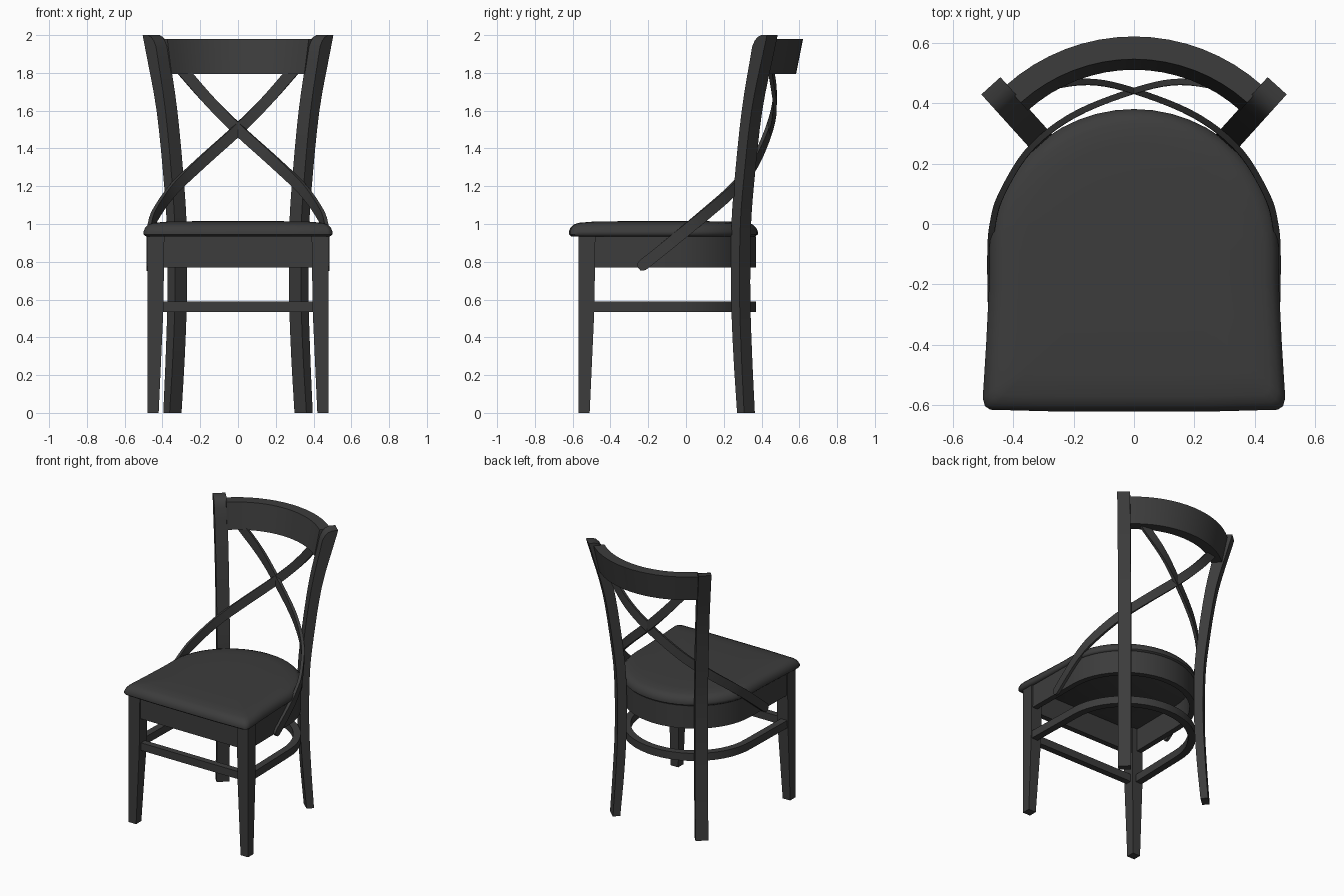
import bpy, bmesh, math
from mathutils import Vector

if "Cube" in bpy.data.objects:
    bpy.data.objects.remove(bpy.data.objects["Cube"])

mat = bpy.data.materials.new("dark_wood")
mat.diffuse_color = (0.045, 0.045, 0.045, 1)
mat.use_nodes = True
mat.node_tree.nodes["Principled BSDF"].inputs["Base Color"].default_value = mat.diffuse_color


def loft(name, rings, mirror=False, angle=35):
    """Skin a list of equal-sized rings, cap both ends."""
    bm = bmesh.new()
    vr = [[bm.verts.new(p) for p in r] for r in rings]
    n = len(vr[0])
    for a, b in zip(vr, vr[1:]):
        for i in range(n):
            j = (i + 1) % n
            bm.faces.new((a[i], a[j], b[j], b[i]))
    bm.faces.new(vr[0][::-1])
    bm.faces.new(vr[-1])
    bmesh.ops.recalc_face_normals(bm, faces=bm.faces)
    me = bpy.data.meshes.new(name)
    bm.to_mesh(me)
    bm.free()
    me.materials.append(mat)
    ob = bpy.data.objects.new(name, me)
    bpy.context.collection.objects.link(ob)
    bpy.ops.object.select_all(action='DESELECT')
    ob.select_set(True)
    bpy.context.view_layer.objects.active = ob
    bpy.ops.object.shade_smooth_by_angle(angle=math.radians(angle))
    if mirror:
        ob.modifiers.new("Mirror", 'MIRROR').use_mirror_merge = False
    return ob


def spline(pts, steps):
    """Catmull-Rom through the points."""
    p = [Vector(q) for q in pts]
    p = [2 * p[0] - p[1]] + p + [2 * p[-1] - p[-2]]
    out = []
    for i in range(1, len(p) - 2):
        a, b, c, d = p[i - 1:i + 3]
        for k in range(steps):
            t = k / steps
            out.append(0.5 * (2 * b + (c - a) * t + (2 * a - 5 * b + 4 * c - d) * t * t
                              + (3 * b - a - 3 * c + d) * t ** 3))
    return out + [p[-2]]


def sweep(name, path, height, thick, mirror=False, tip=()):
    """Flat bar along a path, its broad side kept facing outward."""
    rings = []
    for i, p in enumerate(path):
        t = (path[min(i + 1, len(path) - 1)] - path[max(i - 1, 0)]).normalized()
        n = t.cross(Vector((0, 0, 1))).normalized()
        b = n.cross(t)
        h = height / 2 * (tip[i] if i < len(tip) else 1)
        n = n * thick / 2
        rings.append([p + n + b * h, p - n + b * h, p - n - b * h, p + n - b * h])
    return loft(name, rings, mirror)


def box(name, x, y0, y1, z0, z1):
    loft(name, [[(-x, y0, z), (x, y0, z), (x, y1, z), (-x, y1, z)] for z in (z0, z1)])


def arch(a, b, z=0, n=24):
    """Half ellipse from the right side round the back to the left."""
    return [Vector((a * math.cos(math.pi * i / n), -0.08 + b * math.sin(math.pi * i / n), z))
            for i in range(n + 1)]


# Padded seat: rounded outline stacked in shrinking rings
right = [(0.25, -0.62), (0.475, -0.614), (0.493, -0.602), (0.5, -0.575), (0.489, -0.4), (0.479, -0.2)]
outline = ([Vector((x, y, 0)) for x, y in right] + arch(0.478, 0.46)
           + [Vector((-x, y, 0)) for x, y in reversed(right)])
c = Vector((0, -0.12, 0))
rings = []
for inset, z in ((0.012, 0.935), (0, 0.945), (0, 0.96), (0.008, 0.98), (0.024, 0.996),
                 (0.05, 1.006), (0.12, 1.012), (0.28, 1.015)):
    s = 1 - inset / 0.5
    rings.append([c + (p - c) * s + Vector((0, 0, z)) for p in outline])
loft("seat", rings, angle=50)


# Apron and lower stretcher: U-shaped hoops plus straight front bars
def hoop(name, a, b, z, height, thick):
    path = [Vector((0.45, -0.52, z))] + arch(a, b, z) + [Vector((-0.45, -0.52, z))]
    sweep(name, path, height, thick)


hoop("apron_hoop", 0.445, 0.43, 0.8525, 0.165, 0.04)
hoop("stretcher_hoop", 0.44, 0.425, 0.5625, 0.055, 0.05)
box("front_apron", 0.42, -0.56, -0.52, 0.77, 0.935)
box("front_stretcher", 0.42, -0.55, -0.505, 0.535, 0.59)

# Front legs: tapered on the two inner faces
loft("front_leg", [[(0.48, -0.57, z), (0.48, -0.57 + s, z), (0.48 - s, -0.57 + s, z), (0.48 - s, -0.57, z)]
                   for z, s in ((0, 0.06), (0.55, 0.085), (0.94, 0.09))], mirror=True)

# Back legs: curved (height, inner, outer) profile, turned to face the seat centre
u = Vector((0.67, 0.742, 0))
w = Vector((-0.742, 0.67, 0)) * 0.0425
base = Vector((0.3225, 0.29, 0))
prof = spline([(0, 0.012, 0.062), (0.3, -0.014, 0.043), (0.6, -0.03, 0.03), (0.95, -0.03, 0.033),
               (1.2, -0.01, 0.055), (1.6, 0.045, 0.115), (1.94, 0.12, 0.208)], 4)
prof += [Vector(q) for q in ((1.97, 0.137, 0.217), (1.99, 0.158, 0.222), (2.0, 0.186, 0.225))]
rings = []
for z, i, o in prof:
    q = base + Vector((0, 0, z))
    rings.append([q + u * i - w, q + u * o - w, q + u * o + w, q + u * i + w])
loft("back_leg", rings, mirror=True)

# Top rail: leaning section turned round an arc
rings = []
for k in range(17):
    a = math.radians(-42 + 84 * k / 16)
    rings.append([(r * math.sin(a), r * math.cos(a) - 0.015, z)
                  for r, z in ((0.635, 1.98), (0.598, 1.795), (0.525, 1.795), (0.56, 1.98))])
loft("top_rail", rings)

# Crossed back braces: bent strips from the apron sides up to the rail
path = spline([(0.474, -0.25, 0.765), (0.475, -0.1, 0.885), (0.467, 0, 0.967), (0.437, 0.1, 1.05),
               (0.345, 0.247, 1.18), (0.2, 0.36, 1.32), (0, 0.44, 1.5), (-0.15, 0.47, 1.65),
               (-0.3, 0.45, 1.82)], 5)
start = [path[0] + (path[1] - path[0]) * f for f in (0, 0.2, 0.55)]
sweep("cross_brace", start + path[1:], 0.06, 0.02, mirror=True, tip=(0.45, 0.75, 0.95))
